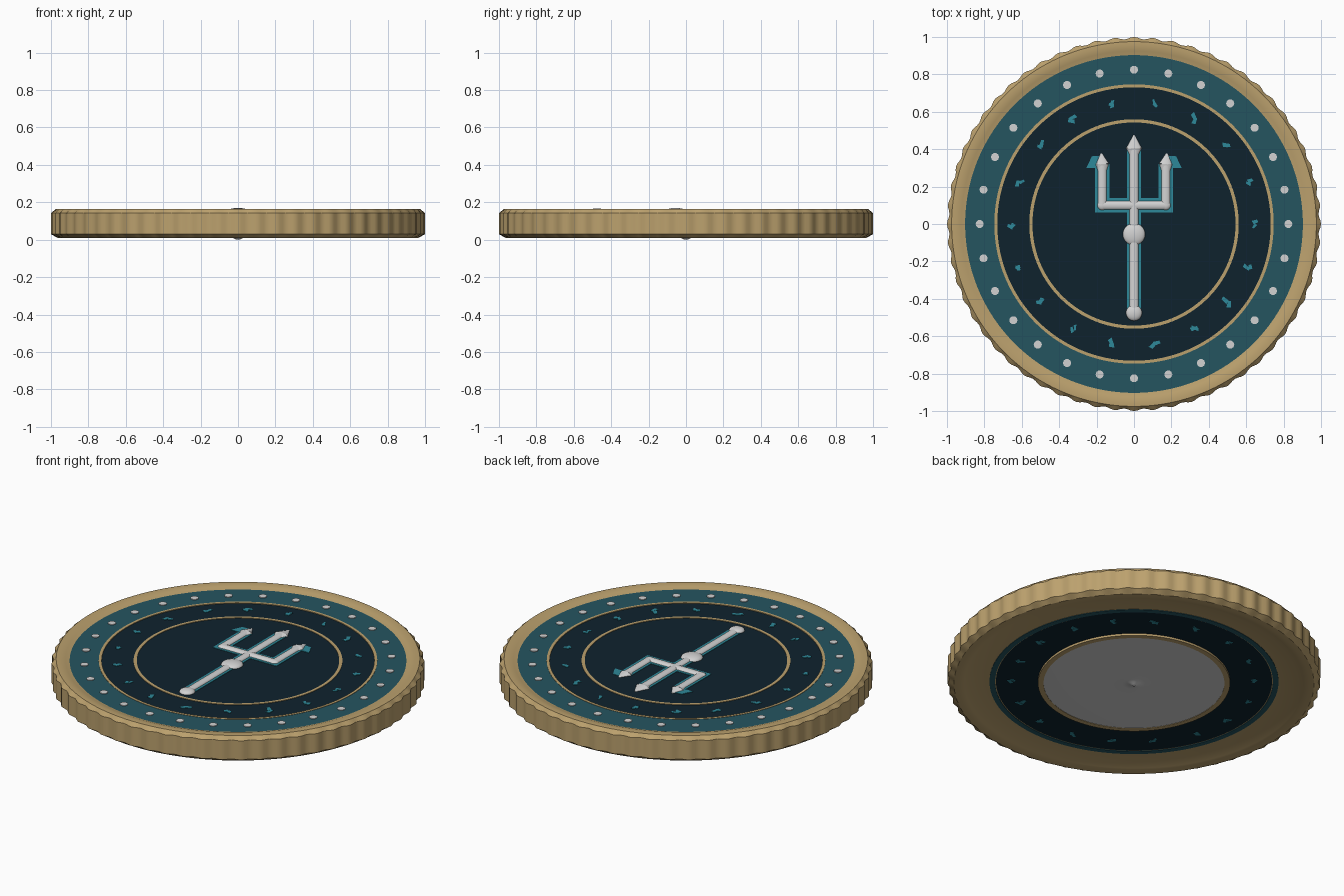
import bpy, bmesh, math, random
from mathutils import Matrix, Vector

if "Cube" in bpy.data.objects:
    bpy.data.objects.remove(bpy.data.objects["Cube"])

random.seed(4)
TAU = 2 * math.pi
FLOOR = 0.150


def mat(name, c):
    m = bpy.data.materials.new(name)
    m.diffuse_color = (*c, 1)
    m.use_nodes = True
    m.node_tree.nodes["Principled BSDF"].inputs["Base Color"].default_value = m.diffuse_color
    return m


GOLD = mat("antique gold", (0.50, 0.356, 0.155))
TEAL = mat("deep teal", (0.018, 0.09, 0.118))
NAVY = mat("dark navy", (0.0045, 0.0165, 0.027))
GLOW = mat("bright teal", (0.027, 0.25, 0.32))
SILVER = mat("silver", (0.65, 0.65, 0.65))


def finish(bm, name, material, angle=30):
    bmesh.ops.remove_doubles(bm, verts=bm.verts, dist=1e-5)
    bmesh.ops.recalc_face_normals(bm, faces=bm.faces)
    me = bpy.data.meshes.new(name)
    bm.to_mesh(me)
    bm.free()
    me.materials.append(material)
    me.shade_smooth()
    me.set_sharp_from_angle(angle=math.radians(angle))
    ob = bpy.data.objects.new(name, me)
    bpy.context.collection.objects.link(ob)
    return ob


def lathe(name, profile, material, segs=120, reeds=0, closed=True):
    """Revolve an (r, z) profile; reeds ripples the outermost points."""
    bm = bmesh.new()
    rings = []
    for i in range(segs):
        a = TAU * i / segs
        ring = []
        for r, z in profile:
            if reeds and r > 0.975:
                r -= 0.006 * (1 - math.cos(a * reeds))
            ring.append(bm.verts.new((r * math.cos(a), r * math.sin(a), z)))
        rings.append(ring)
    n = len(profile)
    for i in range(segs):
        p, q = rings[i], rings[(i + 1) % segs]
        for k in range(n if closed else n - 1):
            j = (k + 1) % n
            if profile[k][0] == 0 and profile[j][0] == 0:
                continue
            vs = [p[k], q[k], q[j], p[j]]
            if profile[k][0] == 0:
                vs = [p[k], q[j], p[j]]
            elif profile[j][0] == 0:
                vs = [p[k], q[k], p[j]]
            bm.faces.new(vs)
    return finish(bm, name, material)


def band(name, r0, r1, z0, z1, material):
    pts = [(r0, z0), (r1, z0), (r1, z1), (r0, z1)]
    return lathe(name, pts, material)


def plate(bm, pts, z0, z1):
    """Thin closed plate from a 2D outline."""
    lo = [bm.verts.new((x, y, z0)) for x, y in pts]
    hi = [bm.verts.new((x, y, z1)) for x, y in pts]
    bm.faces.new(hi)
    bm.faces.new(lo[::-1])
    for i in range(len(pts)):
        j = (i + 1) % len(pts)
        bm.faces.new([lo[i], lo[j], hi[j], hi[i]])


def disc_pts(x, y, r, n):
    return [(x + r * math.cos(TAU * i / n), y + r * math.sin(TAU * i / n)) for i in range(n)]


# Coin body: reeded rim, inlaid core and face rings
lathe("rim", [(0.74, 0.026), (0.88, 0.024), (0.91, 0.014), (0.94, 0.010), (0.965, 0.010),
              (1.0, 0.030), (1.0, 0.142), (0.975, 0.163), (0.955, 0.164), (0.925, 0.159),
              (0.90, FLOOR), (0.74, 0.14)], GOLD, segs=360, reeds=60)
lathe("core", [(0, 0.026), (0.76, 0.026), (0.76, FLOOR - 0.001), (0, FLOOR - 0.001)], NAVY)
band("teal_ring", 0.735, 0.905, 0.14, FLOOR + 0.001, TEAL)
band("outer_gold_line", 0.731, 0.747, 0.14, FLOOR + 0.003, GOLD)
band("inner_gold_line", 0.543, 0.560, 0.14, FLOOR + 0.002, GOLD)

# Underside: teal line, gold collar and rippled silver medallion
band("back_teal_line", 0.745, 0.775, 0.023, 0.03, TEAL)
band("back_gold_collar", 0.485, 0.515, 0.014, 0.03, GOLD)
lathe("back_medallion", [(0, 0.0), (0.012, 0.002), (0.025, 0.009), (0.06, 0.012), (0.12, 0.011),
                         (0.2, 0.013), (0.28, 0.0125), (0.49, 0.016), (0.49, 0.03), (0, 0.03)],
      SILVER)

# Silver studs on the teal ring
bm = bmesh.new()
for i in range(28):
    a = TAU * i / 28
    plate(bm, disc_pts(0.825 * math.sin(a), 0.825 * math.cos(a), 0.022, 10), 0.145, FLOOR + 0.005)
finish(bm, "studs", SILVER)

# Small irregular marks on both faces of the navy band
for name, z0, z1 in (("front_marks", FLOOR - 0.003, FLOOR + 0.002), ("back_marks", 0.024, 0.028)):
    bm = bmesh.new()
    for i in range(18):
        a = TAU * i / 18
        cx, cy = 0.65 * math.cos(a), 0.65 * math.sin(a)
        for k in range(2):
            x, y = cx + random.uniform(-0.012, 0.012), cy + random.uniform(-0.014, 0.014)
            t = random.uniform(0, TAU)
            w, h = random.uniform(0.007, 0.012), random.uniform(0.014, 0.024)
            plate(bm, [(x + u * w * math.cos(t) - v * h * math.sin(t),
                        y + u * w * math.sin(t) + v * h * math.cos(t))
                       for u, v in ((-1, -1), (1, -0.7), (0.6, 1), (-0.8, 0.8))], z0, z1)
    finish(bm, name, GLOW)


# Trident: half-sunk flattened rods, balls and points
BARS = [((0, -0.47), (0, 0.40)), ((-0.17, 0.10), (0.17, 0.10)),
        ((-0.17, 0.10), (-0.17, 0.32)), ((0.17, 0.10), (0.17, 0.32))]


def rod(bm, p, q, r0, r1, height):
    p, q = Vector((*p, 0)), Vector((*q, 0))
    d = q - p
    m = (Matrix.Translation((0, 0, FLOOR)) @ Matrix.Diagonal((1, 1, height / max(r0, r1), 1))
         @ Matrix.Translation((p + q) / 2) @ d.to_track_quat('Z', 'Y').to_matrix().to_4x4())
    bmesh.ops.create_cone(bm, cap_ends=True, segments=16, radius1=r0, radius2=r1,
                          depth=d.length, matrix=m)


def ball(bm, x, y, r, height):
    m = Matrix.Translation((x, y, FLOOR)) @ Matrix.Diagonal((1, 1, height / r, 1))
    bmesh.ops.create_uvsphere(bm, u_segments=20, v_segments=12, radius=r, matrix=m)


bm = bmesh.new()
for p, q in BARS:
    rod(bm, p, q, 0.024, 0.024, 0.014)
for x in (-0.17, 0.17):
    ball(bm, x, 0.10, 0.026, 0.014)
    rod(bm, (x, 0.285), (x, 0.32), 0.024, 0.036, 0.015)
    rod(bm, (x, 0.32), (x * 1.03, 0.378), 0.036, 0.004, 0.015)
rod(bm, (0, 0.37), (0, 0.405), 0.024, 0.042, 0.015)
rod(bm, (0, 0.405), (0, 0.475), 0.042, 0.004, 0.015)
ball(bm, 0, -0.055, 0.06, 0.020)
ball(bm, 0, -0.475, 0.043, 0.018)
finish(bm, "trident", SILVER, 45)

# Bright outline plate behind the trident
bm = bmesh.new()
w = 0.038
for (x0, y0), (x1, y1) in BARS:
    x0, x1 = min(x0, x1) - w, max(x0, x1) + w
    e = w if y0 == y1 else 0
    plate(bm, [(x0, y0 - e), (x1, y0 - e), (x1, y1 + e), (x0, y1 + e)], 0.146, FLOOR + 0.002)
for s in (-1, 1):
    barb = [(0.15, 0.30), (0.255, 0.30), (0.225, 0.362), (0.17, 0.365)]
    plate(bm, [(s * x, y) for x, y in barb], 0.146, FLOOR + 0.002)
finish(bm, "trident_outline", GLOW)
